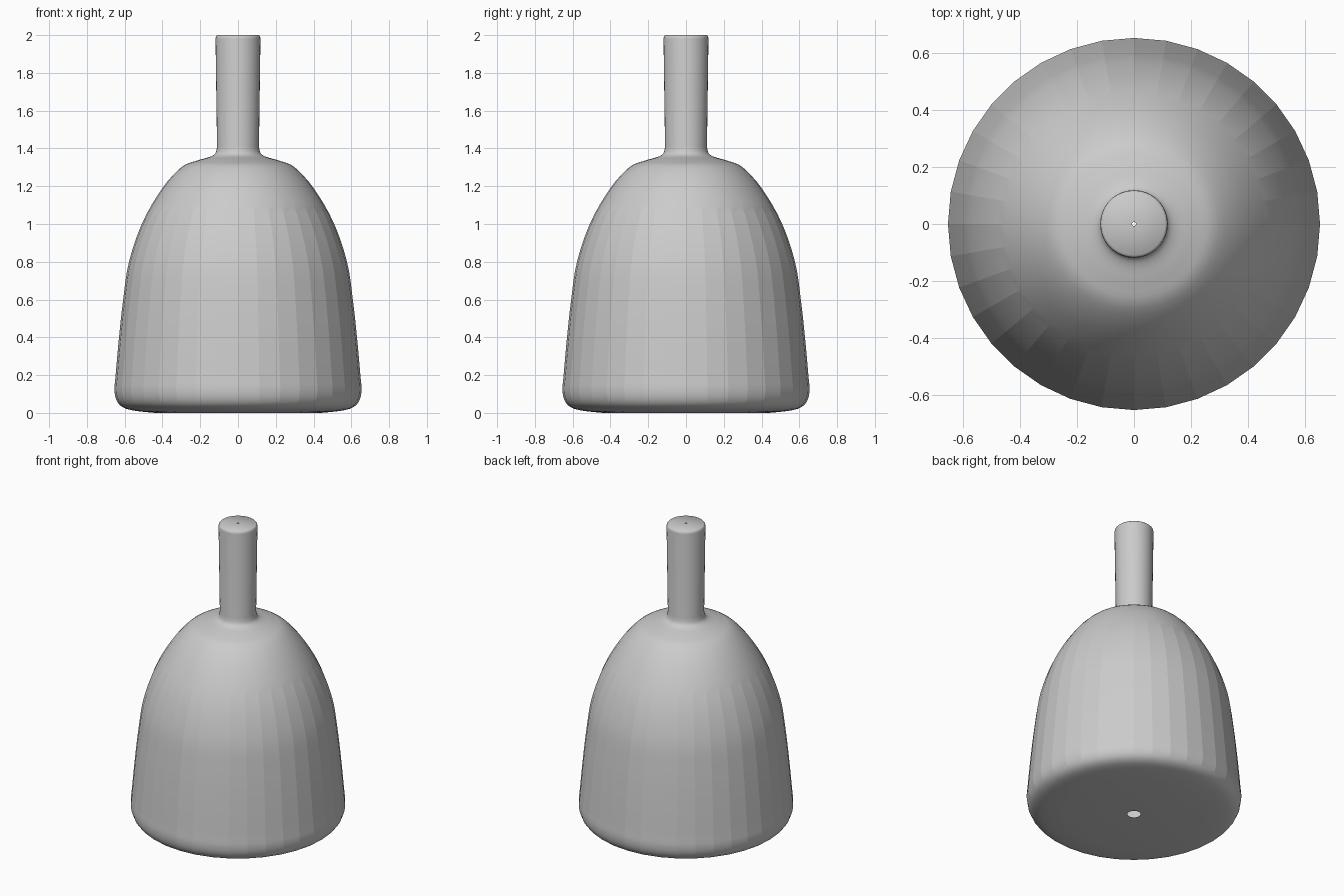
import bpy
import bmesh
from math import radians, cos, sin, tau

cube = bpy.data.objects.get("Cube")
if cube:
    bpy.data.objects.remove(cube, do_unlink=True)

SEGMENTS = 36


def make_material(name, color):
    mat = bpy.data.materials.new(name)
    mat.use_nodes = True
    mat.diffuse_color = color
    mat.node_tree.nodes["Principled BSDF"].inputs["Base Color"].default_value = color
    return mat


def smooth_profile(points, steps):
    """Round a (radius, height) profile with a Catmull-Rom spline."""
    pts = [points[0]] + points + [points[-1]]
    out = []
    for a, b, c, d in zip(pts, pts[1:], pts[2:], pts[3:]):
        for i in range(steps):
            t = i / steps
            out.append([0.5 * (2 * q + (r - p) * t + (2 * p - 5 * q + 4 * r - s) * t ** 2
                               + (3 * q - p - 3 * r + s) * t ** 3)
                        for p, q, r, s in zip(a, b, c, d)])
    return out + [points[-1]]


def lathe(name, profile, mat):
    """Turn a profile around the z axis, leaving both ends open."""
    bm = bmesh.new()
    rings = [[bm.verts.new((r * cos(tau * i / SEGMENTS), r * sin(tau * i / SEGMENTS), z))
              for i in range(SEGMENTS)] for r, z in profile]
    for low, high in zip(rings, rings[1:]):
        for i in range(SEGMENTS):
            j = (i + 1) % SEGMENTS
            bm.faces.new((low[i], low[j], high[j], high[i])).smooth = True
    bm.normal_update()
    # Steep body walls keep their vertical facets
    for e in bm.edges:
        if len(e.link_faces) == 2:
            a, b = e.verts
            upright = abs(a.co.z - b.co.z) > 0.001
            below_neck = max(a.co.z, b.co.z) < 1.3
            if upright and below_neck and e.calc_face_angle() > radians(8.5):
                e.smooth = False
    mesh = bpy.data.meshes.new(name)
    bm.to_mesh(mesh)
    bm.free()
    mesh.materials.append(mat)
    obj = bpy.data.objects.new(name, mesh)
    bpy.context.collection.objects.link(obj)
    return obj


grey = make_material("plain grey", (0.6, 0.6, 0.6, 1))

# Base: flat underside with a small open hole
base = [(0.04, 0), (0.44, 0)]
# Body: rounded foot, tapering wall, domed shoulder, flare into the neck
body = [(0.44, 0), (0.55, 0.012), (0.61, 0.03), (0.642, 0.065), (0.654, 0.12),
        (0.648, 0.2), (0.63, 0.4), (0.608, 0.6), (0.577, 0.8), (0.505, 1.01),
        (0.40, 1.19), (0.30, 1.3), (0.22, 1.335), (0.15, 1.355),
        (0.12, 1.375), (0.111, 1.41)]
# Neck: slight outward taper, rounded lip, pinhole in the end
neck = [(0.111, 1.41), (0.119, 1.98), (0.117, 1.993), (0.11, 2.0), (0.007, 2.0)]

profile = base[:1] + smooth_profile(body, 4) + neck[1:]
lathe("bell_body_with_neck", profile, grey)
